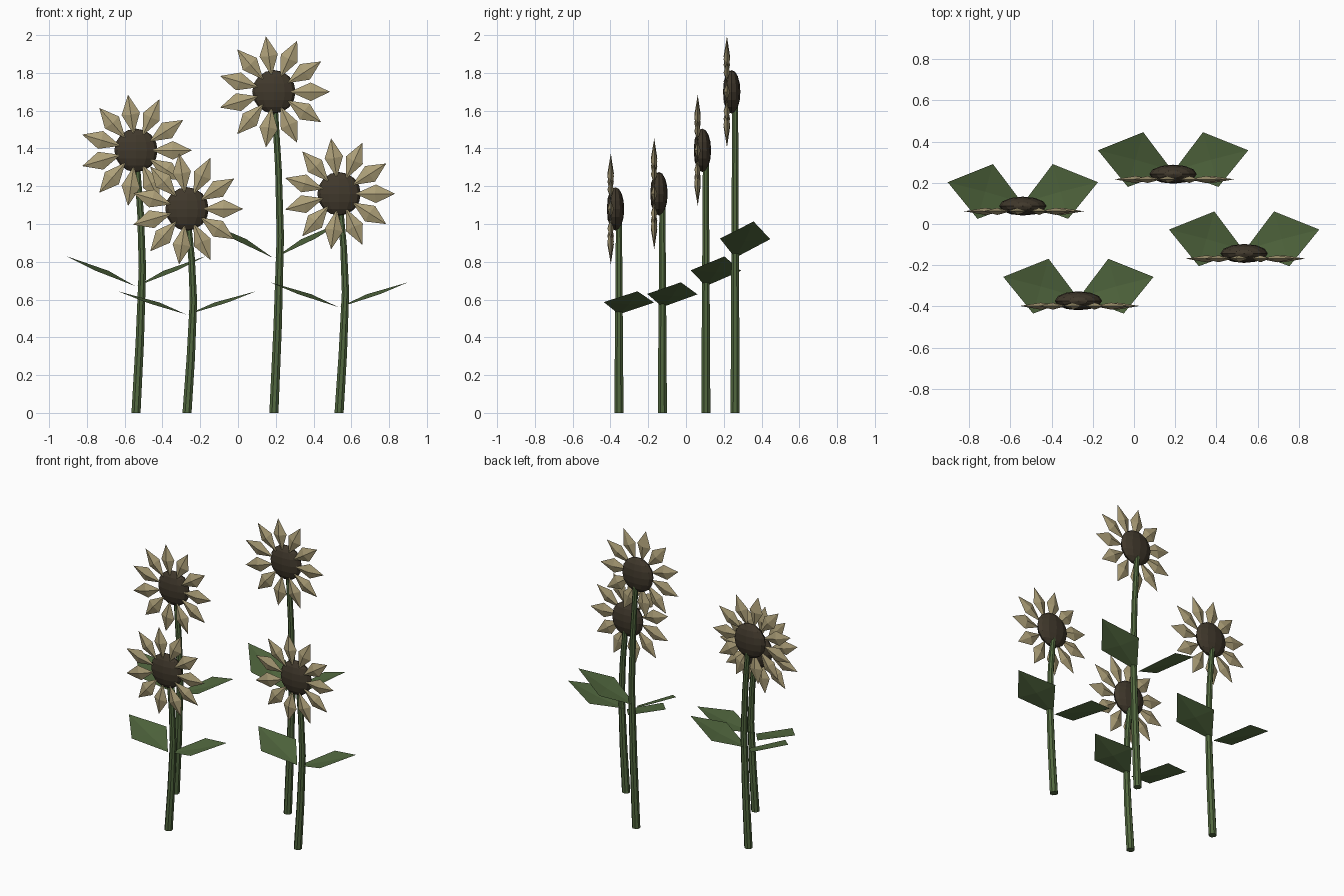
import bpy, bmesh, math
from mathutils import Vector, Matrix

if "Cube" in bpy.data.objects:
    bpy.data.objects.remove(bpy.data.objects["Cube"])


def material(name, rgb):
    m = bpy.data.materials.new(name)
    m.diffuse_color = (*rgb, 1)
    m.use_nodes = True
    m.node_tree.nodes["Principled BSDF"].inputs["Base Color"].default_value = m.diffuse_color
    return m


GREEN = material("leaf green", (0.085, 0.14, 0.05))
STRAW = material("pale straw", (0.42, 0.35, 0.19))
BROWN = material("seed brown", (0.052, 0.040, 0.025))


def finish(bm, name, mat, loc):
    bmesh.ops.recalc_face_normals(bm, faces=bm.faces[:])
    me = bpy.data.meshes.new(name)
    bm.to_mesh(me)
    bm.free()
    me.materials.append(mat)
    ob = bpy.data.objects.new(name, me)
    ob.location = loc
    bpy.context.collection.objects.link(ob)


# Tapered eight-sided stem that bows gently to the right
def stem(loc, h):
    bm = bmesh.new()
    rows = [(0, 0, 0.026), (0.02, 0.27 * h, 0.024), (0.034, 0.55 * h, 0.021),
            (0.024, 0.76 * h, 0.019), (0.002, h - 0.03, 0.017)]
    rings = []
    for x, z, r in rows:
        rings.append([bm.verts.new((x + r * math.cos((i + 0.5) * math.pi / 4),
                                    r * math.sin((i + 0.5) * math.pi / 4), z))
                      for i in range(8)])
    for a, b in zip(rings, rings[1:]):
        for i in range(8):
            j = (i + 1) % 8
            bm.faces.new((a[i], a[j], b[j], b[i]))
    bm.faces.new(rings[0])
    bm.faces.new(rings[-1])
    finish(bm, "stem", GREEN, loc)


# Pair of creased diamond leaves, rising with the stem height
def leaves(loc, h):
    bm = bmesh.new()
    for side in (1, -1):
        outline = [(0.005, 0, 0.483), (0.22, -0.08, 0.543),
                   (0.365, 0.098, 0.596), (0.145, 0.186, 0.541)]
        rim = [bm.verts.new((side * x, y, z * h)) for x, y, z in outline]
        mid = bm.verts.new((side * 0.183, 0.052, 0.541 * h - 0.01))
        for i in range(4):
            f = [rim[i], rim[(i + 1) % 4], mid]
            bm.faces.new(f if side > 0 else f[::-1])
    me = bpy.data.meshes.new("leaves")
    bm.to_mesh(me)
    bm.free()
    me.materials.append(GREEN)
    ob = bpy.data.objects.new("leaves", me)
    ob.location = loc
    bpy.context.collection.objects.link(ob)


# Ring of eleven faceted petals
def petals(loc, h):
    bm = bmesh.new()
    for k in range(11):
        turn = Matrix.Rotation(k * math.tau / 11, 3, 'Y')

        def vert(x, y, z):
            return bm.verts.new(turn @ Vector((x, y, z)) + Vector((0, -0.043, h)))
        base, tip = vert(0.085, 0, 0), vert(0.297, 0, 0)
        belt = [vert(0.195, 0, 0.049), vert(0.19, -0.018, 0),
                vert(0.195, 0, -0.049), vert(0.19, 0.016, 0)]
        for i in range(4):
            a, b = belt[i], belt[(i + 1) % 4]
            bm.faces.new((a, b, tip))
            bm.faces.new((b, a, base))
    finish(bm, "petals", STRAW, loc)


# Flattened ball of seeds
def seed_head(loc, h):
    bm = bmesh.new()
    bmesh.ops.create_uvsphere(bm, u_segments=12, v_segments=8, radius=1)
    bmesh.ops.scale(bm, vec=(0.115, 0.046, 0.115), verts=bm.verts[:])
    bmesh.ops.translate(bm, vec=(0, -0.018, h), verts=bm.verts[:])
    finish(bm, "seed_head", BROWN, loc)


# Four flowers: x, y, height of the bloom centre
for x, y, h in [(-0.54, 0.105, 1.39), (-0.27, -0.355, 1.08),
                (0.19, 0.26, 1.70), (0.535, -0.125, 1.16)]:
    for part in (stem, leaves, petals, seed_head):
        part((x, y, 0), h)
